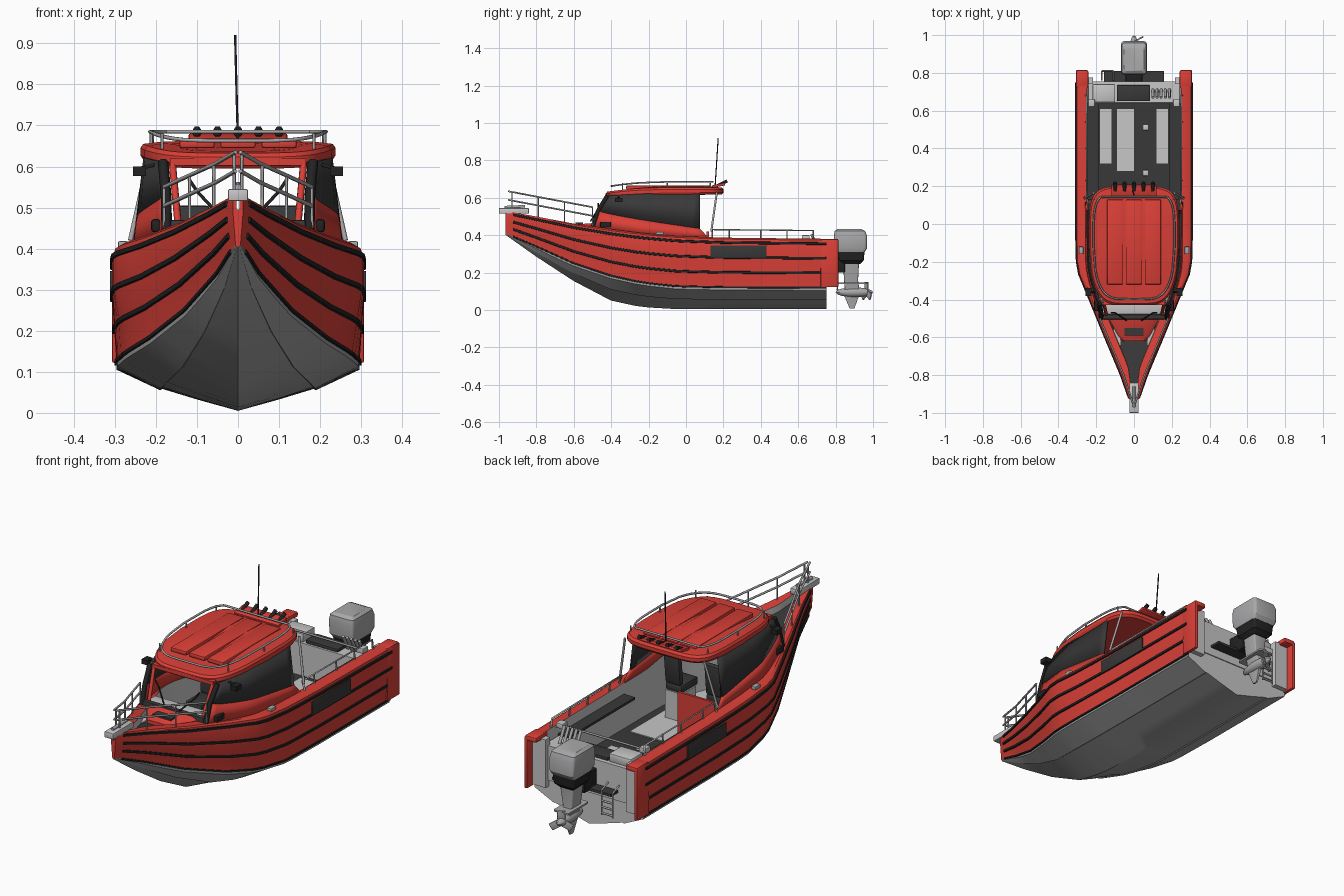
import bpy, bmesh, math
from mathutils import Vector

old = bpy.data.objects.get("Cube")
if old:
    bpy.data.objects.remove(old, do_unlink=True)

MATS = {}
for name, col in {"red": (0.7, 0.05, 0.038), "hull_grey": (0.35, 0.35, 0.35), "light_grey": (0.57, 0.57, 0.57),
                  "dark_grey": (0.04, 0.04, 0.04), "black": (0.016, 0.016, 0.016), "metal": (0.4, 0.4, 0.41)}.items():
    m = bpy.data.materials.new(name)
    m.use_nodes = True
    m.diffuse_color = (*col, 1)
    m.node_tree.nodes["Principled BSDF"].inputs["Base Color"].default_value = (*col, 1)
    MATS[name] = m
KEYS = list(MATS)


def finish(name, bm, mats):
    """Turn a bmesh into an object; mats is one name or None for all slots."""
    bmesh.ops.recalc_face_normals(bm, faces=bm.faces)
    me = bpy.data.meshes.new(name)
    bm.to_mesh(me)
    bm.free()
    for k in ([mats] if mats else KEYS):
        me.materials.append(MATS[k])
    ob = bpy.data.objects.new(name, me)
    bpy.context.collection.objects.link(ob)
    bpy.ops.object.select_all(action="DESELECT")
    ob.select_set(True)
    bpy.context.view_layer.objects.active = ob
    bpy.ops.object.shade_smooth_by_angle(angle=math.radians(32))
    return ob


def loft(name, rings, mats, closed=True, caps=("red", "red")):
    """Skin rings of points; mats is one name or one name per ring segment."""
    bm = bmesh.new()
    vs = [[bm.verts.new(p) for p in r] for r in rings]
    n = len(rings[0])
    many = not isinstance(mats, str)
    for a, b in zip(vs, vs[1:]):
        for i in range(n if closed else n - 1):
            j = (i + 1) % n
            f = bm.faces.new((a[i], a[j], b[j], b[i]))
            f.material_index = KEYS.index(mats[i]) if many else 0
    if closed:
        for r, cap in zip((vs[0], vs[-1]), caps):
            f = bm.faces.new(r)
            f.material_index = KEYS.index(cap) if many else 0
    return finish(name, bm, None if many else mats)


def box(name, lo, hi, mat, bevel=0.0, rot=0.0):
    bm = bmesh.new()
    bmesh.ops.create_cube(bm, size=1)
    lo, hi = Vector(lo), Vector(hi)
    for v in bm.verts:
        v.co = Vector(c * s for c, s in zip(v.co, hi - lo))
    if bevel:
        bmesh.ops.bevel(bm, geom=bm.edges[:], offset=bevel, segments=2, affect="EDGES", profile=0.5)
    ob = finish(name, bm, mat)
    ob.location = (lo + hi) / 2
    ob.rotation_euler.x = rot
    return ob


def tube(name, pts, r, mat="metal", cyclic=False):
    cu = bpy.data.curves.new(name, "CURVE")
    cu.dimensions = "3D"
    cu.bevel_depth, cu.bevel_resolution, cu.use_fill_caps = r, 1, True
    sp = cu.splines.new("POLY")
    sp.points.add(len(pts) - 1)
    for p, q in zip(sp.points, pts):
        p.co = (*q, 1)
    sp.use_cyclic_u = cyclic
    cu.materials.append(MATS[mat])
    ob = bpy.data.objects.new(name, cu)
    bpy.context.collection.objects.link(ob)
    bpy.ops.object.select_all(action="DESELECT")
    ob.select_set(True)
    bpy.context.view_layer.objects.active = ob
    bpy.ops.object.convert(target="MESH")


def lerp(a, b, t):
    return a + (b - a) * t


# Hull lines: y, gunwale half beam, gunwale z, chine half beam, chine z, keel z
LINES = [(-0.965, 0.012, 0.53, 0.006, 0.41, 0.402), (-0.8, 0.07, 0.5, 0.05, 0.34, 0.285),
         (-0.6, 0.154, 0.462, 0.13, 0.25, 0.155), (-0.4, 0.236, 0.432, 0.215, 0.183, 0.05),
         (-0.24, 0.302, 0.412, 0.272, 0.148, 0.016), (-0.05, 0.307, 0.396, 0.295, 0.127, 0.005),
         (0.2, 0.307, 0.387, 0.296, 0.122, 0.005), (0.82, 0.307, 0.38, 0.296, 0.12, 0.005)]


def lines(y):
    for a, b in zip(LINES, LINES[1:]):
        if y <= b[0]:
            t = (y - a[0]) / (b[0] - a[0])
            return [lerp(p, q, t) for p, q in zip(a, b)][1:]


def side_point(y, f):
    b, g, cb, c, k = lines(y)
    return cb + (b - cb) * min(1, f * 1.6), lerp(c, g, f)


def hull_half(y):
    b, g, cb, c, k = lines(y)
    low = c - min(0.015, (c - k) * 0.2)
    inner = max(b - 0.058, b * 0.35)
    floor = g - 0.035 if y < -0.475 else 0.17
    return [(0, k), (cb * 0.33, lerp(k, low, 0.27)), (cb * 0.62, lerp(k, low, 0.53)), (cb * 0.64, lerp(k, low, 0.5)),
            (cb, low), (cb, c), side_point(y, 0.35), side_point(y, 0.62), side_point(y, 0.9),
            (b * 0.985, lerp(c, g, 0.97)), (b * 0.94, g), (inner, g), (inner * 0.97, floor), (0, floor)]


ys = [lerp(-0.965, -0.48, i / 12) for i in range(13)] + [lerp(-0.47, 0.75, i / 18) for i in range(19)]
rings = []
for y in ys:
    h = hull_half(y)
    rings.append([(x, y, z) for x, z in h] + [(-x, y, z) for x, z in h[-2:0:-1]])
segs = ["hull_grey"] * 5 + ["red"] * 6 + ["light_grey", "dark_grey"]
loft("hull", rings, segs + segs[::-1], caps=("red", "light_grey"))

for s, side in ((1, "left"), (-1, "right")):
    # Rub strips along the topsides, the lowest on the chine
    for i, (f, w) in enumerate(((0.0, 0.006), (0.3, 0.008), (0.6, 0.008), (0.9, 0.008))):
        strip = []
        for y in ys[1:]:
            x, z = side_point(y, f)
            strip.append([(s * (x - 0.005), y, z - w), (s * (x + 0.005), y, z - w * 0.7),
                          (s * (x + 0.005), y, z + w * 0.7), (s * (x - 0.005), y, z + w)])
        loft(f"{side}_rub_strip_{i}", strip, "black")
    box(f"{side}_side_panel", (s * 0.308 - 0.004, 0.13, 0.278), (s * 0.308 + 0.004, 0.43, 0.346), "dark_grey", 0.003)
    # Stern pods beside the engine: red shell over a pale lining
    box(f"{side}_pod_shell", (s * 0.298 - 0.009, 0.72, 0.122), (s * 0.298 + 0.009, 0.815, 0.375), "red", 0.005)
    box(f"{side}_pod_cap", (s * 0.274 - 0.032, 0.72, 0.355), (s * 0.274 + 0.032, 0.815, 0.381), "red", 0.009)
    box(f"{side}_pod_lining", (s * 0.255 - 0.037, 0.74, 0.13), (s * 0.255 + 0.037, 0.775, 0.365), "light_grey")
    box(f"{side}_cockpit_shelf", (s * 0.215 - 0.03, 0.13, 0.325), (s * 0.215 + 0.03, 0.64, 0.337), "dark_grey")
    box(f"{side}_floor_panel", (s * 0.15 - 0.03, 0.32, 0.165), (s * 0.15 + 0.03, 0.61, 0.176), "light_grey")

    # Cabin side: red coaming below, dark window above
    def wall(u, row):
        y = lerp((-0.5, -0.47, -0.42)[row], (0.125, 0.075, 0.075)[row], u)
        z = (lines(y)[1] - 0.01, lerp(0.53, 0.435, u ** 0.8), lerp(0.612, 0.635, u))[row]
        taper = 1 - 0.3 * max(0, (-0.22 - y) / 0.28) ** 1.3
        return Vector((s * (0.252 - (z - 0.4) * 0.12) * taper, y, z))
    U = [i / 14 for i in range(15)]
    for nm, r, mat in (("coaming", 0, "red"), ("window", 1, "dark_grey")):
        ob = loft(f"{side}_cabin_{nm}", [[wall(u, r), wall(u, r + 1)] for u in U], mat, closed=False)
        sol = ob.modifiers.new("thickness", "SOLIDIFY")
        sol.thickness, sol.offset = 0.01, 0
    tube(f"{side}_front_pillar", [wall(0, 0), wall(0, 1), wall(0, 2)], 0.013, "black")
    tube(f"{side}_inner_pillar", [(s * 0.145, -0.485, 0.45), (s * 0.16, -0.42, 0.61)], 0.009, "red")
    tube(f"{side}_wiper", [(s * 0.04, -0.51, 0.475), (s * 0.1, -0.47, 0.54), (s * 0.12, -0.47, 0.57)], 0.004, "black")
    box(f"{side}_side_lamp", (s * 0.24 - 0.016, -0.38, 0.577), (s * 0.24 + 0.016, -0.34, 0.6), "black")
    tube(f"{side}_lamp_arm", [(s * 0.2, -0.36, 0.605), (s * 0.24, -0.36, 0.595)], 0.005, "black")
    box(f"{side}_coaming_vent", (s * 0.2 - 0.012, -0.46, 0.44), (s * 0.2 + 0.012, -0.4, 0.472), "black", 0.008)

    # Bow rail with posts
    def rail(y, h):
        return (s * max(0.006, lines(y)[0] - 0.015), y, lerp(0.635, 0.55, (y + 0.95) / 0.45) - h)
    for nm, h in (("top", 0), ("middle", 0.046)):
        tube(f"{side}_bow_{nm}_rail", [rail(y, h) for y in (-0.95, -0.8, -0.65, -0.5)], 0.005)
    for y in (-0.93, -0.79, -0.65, -0.5):
        x, _, z = rail(y, 0)
        tube(f"{side}_bow_post", [(x, y, z), (x, y, lines(y)[1] - 0.01)], 0.004)
    # Cockpit hand rail and roof strut
    tube(f"{side}_cockpit_rail", [(s * 0.265, 0.14, 0.385), (s * 0.25, 0.14, 0.43), (s * 0.25, 0.68, 0.425),
                                  (s * 0.255, 0.68, 0.38)], 0.005)
    for y in (0.23, 0.4, 0.54):
        tube(f"{side}_rail_post", [(s * 0.255, y, 0.38), (s * 0.25, y, 0.43)], 0.004)
    tube(f"{side}_roof_strut", [(s * 0.262, 0.135, 0.42), (s * 0.215, 0.165, 0.63)], 0.006)
    box(f"{side}_cleat", (s * 0.28 - 0.012, -0.16, 0.402), (s * 0.28 + 0.012, -0.12, 0.418), "metal", 0.003)
    box(f"{side}_stern_cleat", (s * 0.225 - 0.018, 0.62, 0.375), (s * 0.225 + 0.018, 0.66, 0.4), "light_grey", 0.003)
    # Seats, and pale gutters beside the foredeck trunk
    box(f"{side}_seat_base", (s * 0.11 - 0.045, -0.17, 0.17), (s * 0.11 + 0.045, -0.06, 0.31), "light_grey")
    box(f"{side}_seat_cushion", (s * 0.11 - 0.045, -0.19, 0.31), (s * 0.11 + 0.045, -0.06, 0.35), "dark_grey", 0.01)
    box(f"{side}_seat_back", (s * 0.11 - 0.042, -0.075, 0.35), (s * 0.11 + 0.042, -0.045, 0.505), "dark_grey", 0.01, -0.1)
    box(f"{side}_deck_gutter", (s * 0.09 - 0.018, -0.64, 0.42), (s * 0.09 + 0.018, -0.53, 0.437), "light_grey")
box("rear_bulkhead", (-0.24, 0.11, 0.17), (-0.04, 0.122, 0.42), "red")
box("cabin_floor_panel", (-0.2, -0.4, 0.165), (0.2, 0.15, 0.174), "light_grey")
box("centre_floor_panel", (-0.09, 0.28, 0.165), (0, 0.61, 0.176), "light_grey")
for y in (0.27, 0.51):
    box("deck_fitting", (0.045, y - 0.015, 0.165), (0.075, y + 0.015, 0.178), "light_grey", 0.005)

# Foredeck, windscreen base and dash
loft("foredeck_trunk", [[(-w, y, 0.4), (w, y, 0.4), (w, y, z), (w * 0.8, y, z + 0.012), (-w * 0.8, y, z + 0.012),
     (-w, y, z)] for w, y, z in ((0.06, -0.62, 0.437), (0.085, -0.59, 0.447), (0.14, -0.49, 0.452))], "red")
box("foredeck_hatch", (-0.05, -0.59, 0.458), (0.05, -0.55, 0.467), "dark_grey")
box("windscreen_sill", (-0.165, -0.505, 0.42), (0.165, -0.48, 0.47), "dark_grey", 0.006)
box("dash", (-0.17, -0.48, 0.36), (0.17, -0.4, 0.455), "light_grey", 0.008)
box("windscreen_header", (-0.165, -0.43, 0.602), (0.165, -0.405, 0.62), "red")
tube("steering_wheel", [(0.11 + 0.03 * math.cos(a * 0.63), -0.36, 0.44 + 0.03 * math.sin(a * 0.63))
                        for a in range(10)], 0.005, "black", True)
box("bow_platform", (-0.024, -1.0, 0.516), (0.024, -0.84, 0.545), "light_grey", 0.003)
tube("anchor", [(0, -0.97, 0.55), (0, -0.86, 0.555)], 0.008)


# Roof with moulded ribs
def outline(k, z):
    pts = []
    for i in range(48):
        a = math.tau * i / 48
        c, d = (math.copysign(abs(v) ** 0.4, v) for v in (math.cos(a), math.sin(a)))
        front = max(0, -d) ** 2
        pts.append((0.238 * k * c * (1 - 0.2 * front), -0.115 + 0.315 * k * d, z - 0.022 * front))
    return pts


loft("roof", [outline(k, z) for k, z in ((0.9, 0.618), (0.97, 0.617), (1, 0.628), (1, 0.645), (0.97, 0.655),
                                        (0.8, 0.66), (0.4, 0.664))], "red")
for x in (-0.1, 0, 0.1):
    box("roof_rib", (x - 0.043, -0.32, 0.645), (x + 0.043, 0.13, 0.666), "red", 0.006)
roof_rail = sorted((p for p in outline(0.9, 0.685) if p[1] < 0.15), key=lambda p: math.atan2(p[0], -(p[1] + 0.115)))
tube("roof_rail", roof_rail, 0.005)
tube("rear_roof_bar", [roof_rail[0], roof_rail[-1]], 0.005)
for s in (1, -1):
    for y, x in ((-0.34, 0.185), (-0.1, 0.211), (0.13, 0.209)):
        tube("roof_rail_post", [(s * x, y, 0.635), (s * x, y, 0.68)], 0.004)
# Rear wing with rod tubes and aerial
box("roof_wing", (-0.12, 0.14, 0.66), (0.12, 0.21, 0.674), "red", 0.004, 0.2)
for i in range(5):
    x = -0.1 + i * 0.05
    tube("rod_tube", [(x, 0.175, 0.668), (x, 0.22, 0.69)], 0.01, "black")
tube("aerial", [(0, 0.155, 0.655), (-0.003, 0.162, 0.76), (-0.007, 0.172, 0.92)], 0.003, "black")

# Transom, bait station and boarding gear
box("transom", (-0.24, 0.64, 0.16), (0.24, 0.755, 0.33), "light_grey")
box("bait_station", (-0.22, 0.645, 0.33), (-0.1, 0.74, 0.372), "light_grey", 0.006)
box("transom_hatch", (-0.09, 0.65, 0.328), (0.085, 0.735, 0.345), "dark_grey", 0.004)
box("stern_step", (-0.16, 0.75, 0.2), (0.16, 0.81, 0.212), "dark_grey")
tube("cockpit_crossbar", [(-0.225, 0.64, 0.385), (0.225, 0.64, 0.385)], 0.005)
for i in range(5):
    x = 0.1 + i * 0.022
    tube("rod_holder", [(x, 0.71, 0.33), (x, 0.67, 0.405)], 0.008)
for x in (-0.17, -0.11):
    tube("ladder_side", [(x, 0.76, 0.24), (x, 0.81, 0.22), (x, 0.81, 0.1)], 0.004)
for z in (0.11, 0.14, 0.17):
    tube("ladder_rung", [(-0.17, 0.81, z), (-0.11, 0.81, z)], 0.005)


# Outboard engine
def slab(name, rows, mat):
    """Stack rounded rectangles given as z, half width, front y, back y."""
    rings = []
    for z, w, y0, y1 in rows:
        r = min(w, (y1 - y0) / 2) * 0.22
        rings.append([(sx * (w - r) + r * math.cos(a), (y1 - r if sy > 0 else y0 + r) + r * math.sin(a), z)
                      for sx, sy, q in ((1, 1, 0), (-1, 1, 1), (-1, -1, 2), (1, -1, 3))
                      for a in [(q + t / 3) * math.pi / 2 for t in range(4)]])
    loft(name, rings, mat)


slab("engine_cowl", [(0.31, 0.062, 0.81, 0.955), (0.33, 0.068, 0.795, 0.968), (0.395, 0.068, 0.79, 0.968),
                     (0.422, 0.064, 0.795, 0.958), (0.433, 0.052, 0.81, 0.935)], "metal")
slab("engine_collar", [(0.245, 0.04, 0.84, 0.93), (0.265, 0.056, 0.82, 0.95), (0.312, 0.06, 0.81, 0.955)], "black")
slab("engine_leg", [(0.09, 0.014, 0.85, 0.93), (0.16, 0.026, 0.845, 0.92), (0.25, 0.038, 0.84, 0.925)], "metal")
slab("engine_plate", [(0.138, 0.04, 0.81, 0.97), (0.146, 0.04, 0.81, 0.97)], "metal")
slab("engine_skeg", [(0.008, 0.004, 0.875, 0.9), (0.09, 0.01, 0.84, 0.93)], "metal")
box("engine_bracket", (-0.045, 0.75, 0.2), (0.045, 0.85, 0.29), "black", 0.006)
bm = bmesh.new()
bmesh.ops.create_uvsphere(bm, u_segments=14, v_segments=8, radius=1)
for v in bm.verts:
    v.co = (v.co.x * 0.026, 0.9 + v.co.y * 0.1, 0.095 + v.co.z * 0.026)
finish("gearcase", bm, "metal")
for i in range(3):
    blade = box("propeller_blade", (-0.018, -0.004, 0.01), (0.018, 0.004, 0.055), "metal", 0.003)
    for v in blade.data.vertices:
        v.co.z += 0.033
    blade.location = (0, 0.965, 0.095)
    blade.rotation_euler = (0, i * math.tau / 3, 0.5)
